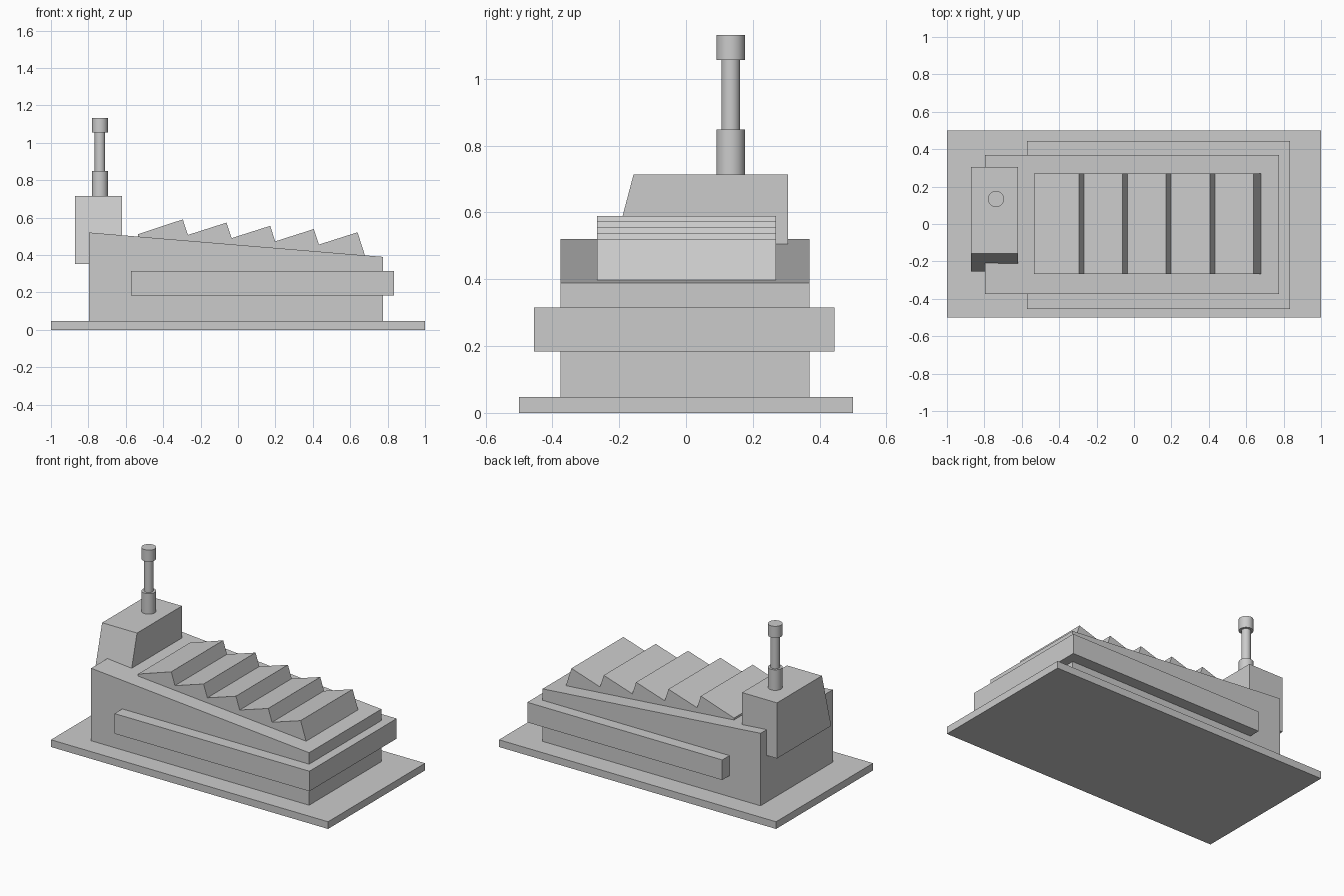
import bpy, bmesh, math
from mathutils import Vector

if "Cube" in bpy.data.objects:
    bpy.data.objects.remove(bpy.data.objects["Cube"])


def extrude(name, profile, offset):
    """Solid made by extruding a planar profile along an offset vector."""
    bm = bmesh.new()
    face = bm.faces.new([bm.verts.new(p) for p in profile])
    ext = bmesh.ops.extrude_face_region(bm, geom=[face])
    moved = [g for g in ext["geom"] if isinstance(g, bmesh.types.BMVert)]
    bmesh.ops.translate(bm, verts=moved, vec=Vector(offset))
    if len(bm.faces) == len(profile) + 1:
        bm.faces.new([v for v in bm.verts if v not in moved])
    bmesh.ops.recalc_face_normals(bm, faces=bm.faces)
    mesh = bpy.data.meshes.new(name)
    bm.to_mesh(mesh)
    bm.free()
    obj = bpy.data.objects.new(name, mesh)
    bpy.context.collection.objects.link(obj)
    return obj


def box(name, x0, x1, y0, y1, z0, z1):
    return extrude(name, [(x0, y0, z0), (x1, y0, z0), (x1, y1, z0), (x0, y1, z0)],
                   (0, 0, z1 - z0))


def side_profile(name, points, y0, y1):
    return extrude(name, [(x, y0, z) for x, z in points], (0, y1 - y0, 0))


def roof_z(x):
    """Height of the sloping roof of the main body."""
    return 0.52 - 0.0829 * (x + 0.797)


# Ground plate
box("base_plate", -1, 1, -0.5, 0.5, 0, 0.047)

# Main hall with sloping roof
xl, xr = -0.797, 0.776
side_profile("main_body", [(xl, 0.047), (xr, 0.047), (xr, roof_z(xr)), (xl, roof_z(xl))],
             -0.375, 0.37)

# Projecting band around the hall
box("side_band", -0.573, 0.834, -0.455, 0.445, 0.184, 0.315)

# Sawtooth roof: five teeth following the slope
start, pitch = -0.535, 0.2335
teeth = [(start, roof_z(start) - 0.005), (start, 0.511)]
for i in range(5):
    peak = -0.295 + i * pitch
    teeth.append((peak, 0.59 - i * 0.0172))
    if i < 4:
        teeth.append((peak + 0.027, 0.507 - i * 0.0172))
teeth.append((0.679, roof_z(0.679) - 0.001))
side_profile("sawtooth_roof", teeth, -0.267, 0.269)

# Tower block with one slanted side
tower = [(-0.253, 0.351), (0.306, 0.351), (0.306, 0.714), (-0.157, 0.714)]
extrude("tower_block", [(-0.871, y, z) for y, z in tower], (0.252, 0, 0))

# Chimney: wide foot, slim shaft, wide cap
for name, r, z0, z1 in (("chimney_foot", 0.043, 0.71, 0.848),
                        ("chimney_shaft", 0.028, 0.84, 1.06),
                        ("chimney_cap", 0.043, 1.056, 1.132)):
    bpy.ops.mesh.primitive_cylinder_add(vertices=32, radius=r, depth=z1 - z0,
                                        location=(-0.738, 0.134, (z0 + z1) / 2))
    bpy.context.object.name = name
    bpy.ops.object.shade_smooth_by_angle(angle=math.radians(30))
